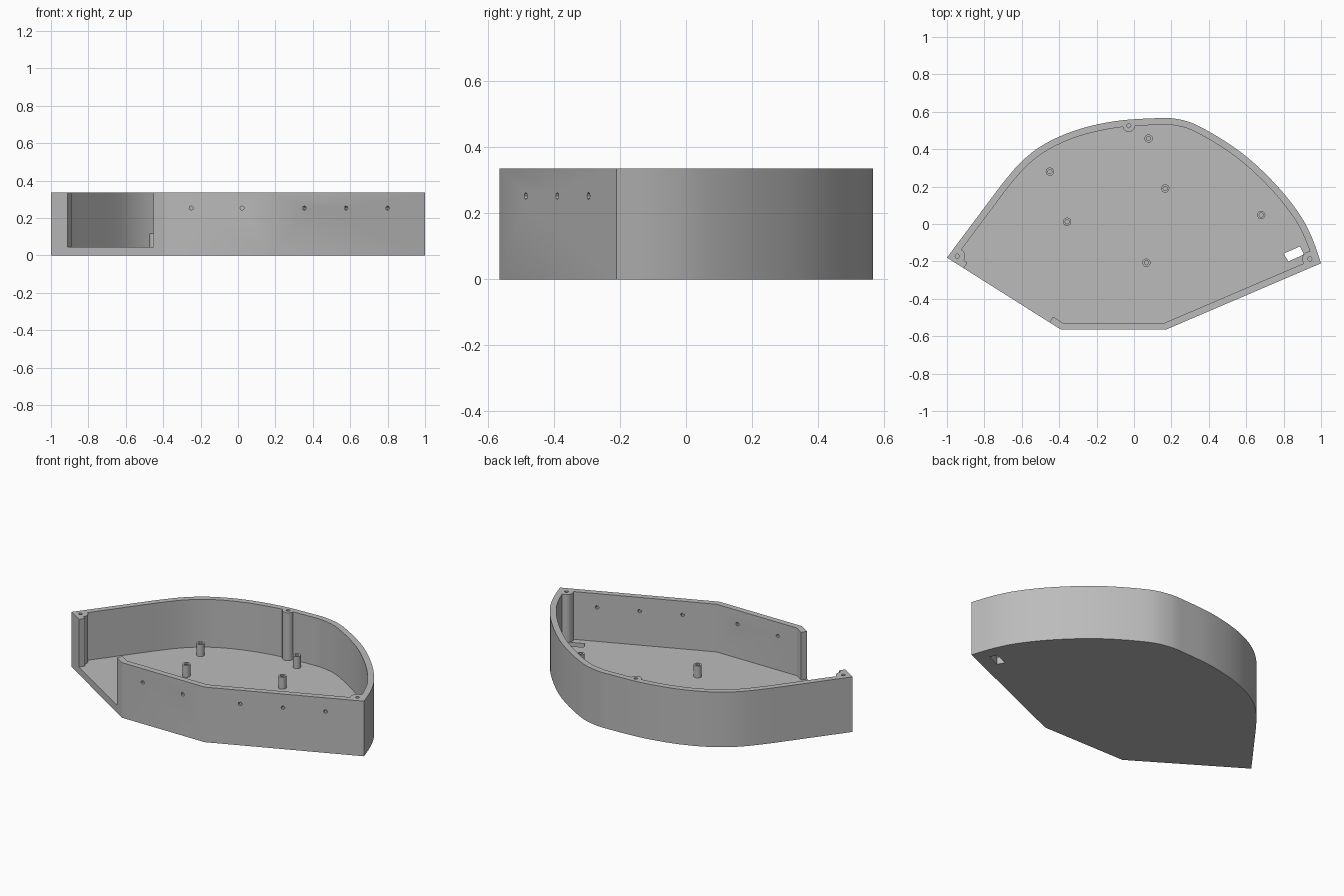
import bpy, bmesh, math
from mathutils import Vector

cube = bpy.data.objects.get("Cube")
if cube:
    bpy.data.objects.remove(cube)

HEIGHT, FLOOR, WALL = 0.337, 0.045, 0.036

grey = bpy.data.materials.new("plain grey")
grey.use_nodes = True
grey.diffuse_color = (0.5, 0.5, 0.5, 1)
grey.node_tree.nodes["Principled BSDF"].inputs["Base Color"].default_value = (0.5, 0.5, 0.5, 1)


def finish(name, bm):
    bmesh.ops.recalc_face_normals(bm, faces=bm.faces)
    mesh = bpy.data.meshes.new(name)
    bm.to_mesh(mesh)
    bm.free()
    obj = bpy.data.objects.new(name, mesh)
    bpy.context.collection.objects.link(obj)
    mesh.materials.append(grey)
    return obj


def prism(name, points, z0, z1):
    bm = bmesh.new()
    face = bm.faces.new([bm.verts.new((p[0], p[1], z0)) for p in points])
    top = bmesh.ops.extrude_face_region(bm, geom=[face])["geom"]
    verts = [g for g in top if isinstance(g, bmesh.types.BMVert)]
    bmesh.ops.translate(bm, verts=verts, vec=(0, 0, z1 - z0))
    return finish(name, bm)


def circle(x, y, r, n=24):
    return [(x + r * math.cos(math.tau * i / n), y + r * math.sin(math.tau * i / n))
            for i in range(n)]


def cut(target, cutter):
    """Subtract the cutter, then discard it."""
    mod = target.modifiers.new("cut", 'BOOLEAN')
    mod.object, mod.operation, mod.solver = cutter, 'DIFFERENCE', 'EXACT'
    bpy.context.view_layer.objects.active = target
    bpy.ops.object.modifier_apply(modifier=mod.name)
    bpy.data.objects.remove(cutter)


def smooth_path(pts, steps=5):
    """Catmull-Rom path; the first and last points only set end directions."""
    out = []
    for a, b, c, d in zip(pts, pts[1:], pts[2:], pts[3:]):
        for i in range(steps):
            t = i / steps
            out.append(0.5 * (2 * b + (c - a) * t + (2 * a - 5 * b + 4 * c - d) * t ** 2
                              + (3 * b - a - 3 * c + d) * t ** 3))
    return out + [pts[-2]]


def inset(points, dist):
    """Mitred inward offset of a counter-clockwise outline."""
    out = []
    for i, p in enumerate(points):
        a = (p - points[i - 1]).normalized()
        b = (points[(i + 1) % len(points)] - p).normalized()
        na, nb = Vector((-a.y, a.x)), Vector((-b.y, b.x))
        out.append(p + (na + nb) * dist / (1 + na.dot(nb)))
    return out


# Outline: three straight front sides and a curved back
left, front_a = Vector((-1, -0.18)), Vector((-0.39, -0.565))
front_b, right = Vector((0.17, -0.565)), Vector((1, -0.21))
back = [Vector(p) for p in [
    (1.04, -0.33), (1, -0.21), (0.95, -0.07), (0.88, 0.06), (0.75, 0.22), (0.57, 0.385),
    (0.35, 0.522), (0.22, 0.563), (0.1, 0.565), (-0.1, 0.55), (-0.3, 0.505),
    (-0.47, 0.432), (-0.6, 0.335), (-0.72, 0.195), (-0.82, 0.06)]]
outline = [left, front_a, front_b] + smooth_path(back)

# Hollow tray; the screw posts are left standing inside the cavity
tray = prism("tray", outline, 0, HEIGHT)
cavity = prism("cavity", inset(outline, WALL), FLOOR, HEIGHT + 0.1)
posts = [(-0.945, -0.172, 0.042), (0.94, -0.187, 0.04), (-0.028, 0.525, 0.033)]
for x, y, r in posts:
    cut(cavity, prism("post", circle(x, y, r), 0, HEIGHT + 0.2))
cut(tray, cavity)

# Open gap in the left-hand front wall
along = (front_a - left).normalized()
inward = Vector((-along.y, along.x))
start, end = left + along * 0.106, left + along * 0.648
gap = [start - inward * 0.05, end - inward * 0.05, end + inward * 0.06, start + inward * 0.06]
cut(tray, prism("gap", gap, FLOOR, HEIGHT + 0.1))

# Screw holes in the posts and the cable slot in the floor
for x, y, r in posts:
    cut(tray, prism("screw_hole", circle(x, y, 0.011, 12), HEIGHT - 0.12, HEIGHT + 0.1))
slot = [(0.80, -0.158), (0.825, -0.2), (0.908, -0.163), (0.888, -0.12)]
cut(tray, prism("slot", slot, -0.1, FLOOR + 0.05))


# Small round holes through the front walls
def wall_hole(x, a, b):
    p = a.lerp(b, (x - a.x) / (b.x - a.x))
    d = (b - a).normalized()
    drill = prism("drill", circle(0, 0, 0.011, 8), -0.08, 0.08)
    drill.rotation_euler = (math.pi / 2, 0, math.atan2(d.y, d.x))
    drill.location = (p.x, p.y, 0.253)
    bpy.context.view_layer.update()
    cut(tray, drill)


for x in (-0.25, 0.022):
    wall_hole(x, front_a, front_b)
for x in (0.355, 0.578, 0.80):
    wall_hole(x, front_b, right)

# Hollow standoffs on the floor
parts = [tray]
for x, y in [(-0.45, 0.28), (0.078, 0.457), (0.167, 0.19),
             (0.68, 0.048), (-0.358, 0.012), (0.066, -0.207)]:
    standoff = prism("standoff", circle(x, y, 0.022), FLOOR - 0.01, 0.118)
    cut(standoff, prism("bore", circle(x, y, 0.011, 16), FLOOR, 0.2))
    parts.append(standoff)

# Smooth the curves, keep the corners sharp
bpy.ops.object.select_all(action='DESELECT')
for obj in parts:
    obj.select_set(True)
bpy.context.view_layer.objects.active = tray
bpy.ops.object.shade_smooth_by_angle(angle=math.radians(24))
